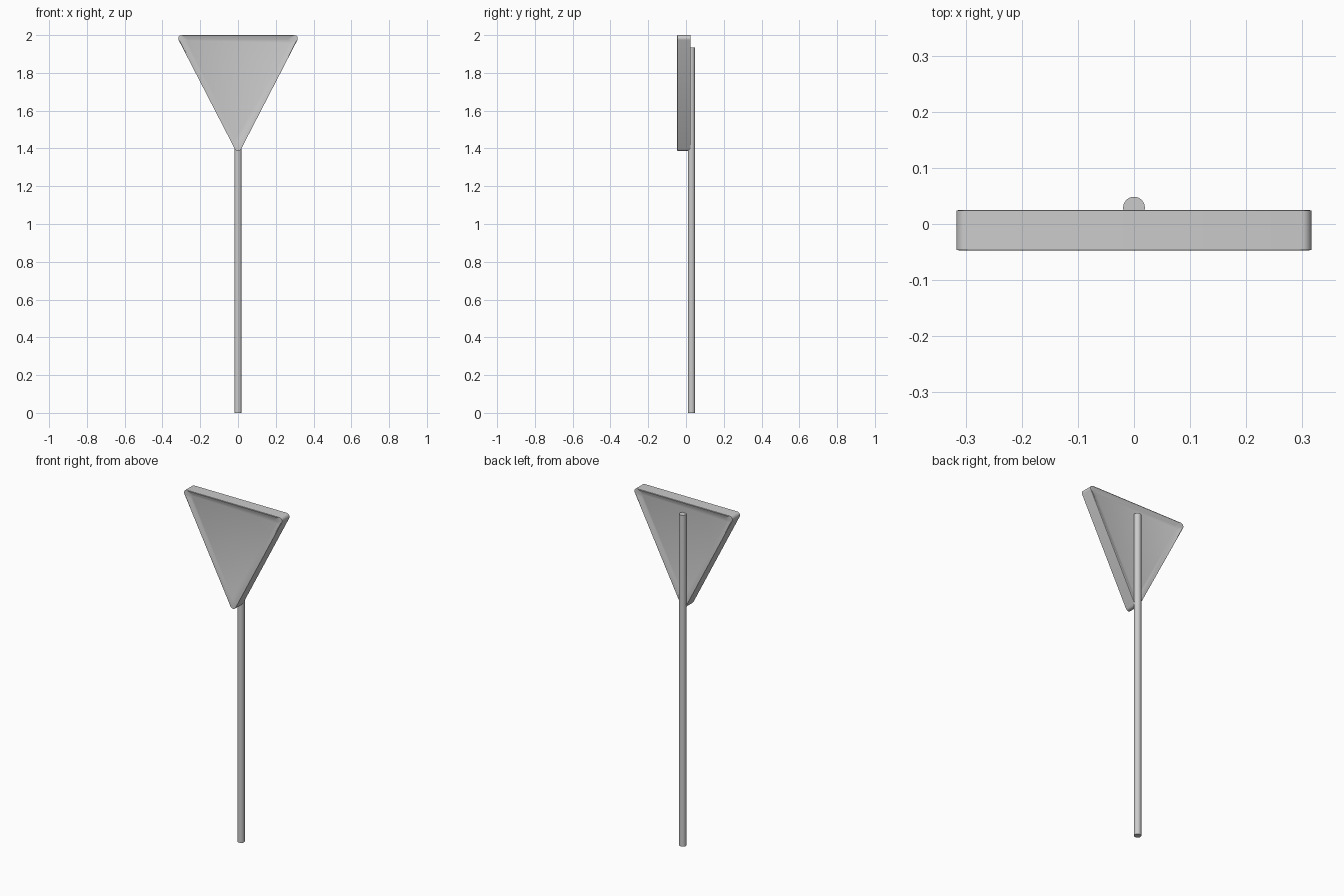
import bpy, bmesh, math
from mathutils import Vector

if "Cube" in bpy.data.objects:
    bpy.data.objects.remove(bpy.data.objects["Cube"])

HALF_W, TOP, TIP, R = 0.328, 2.0, 1.365, 0.018
CORNERS = [Vector((-HALF_W, TOP)), Vector((HALF_W, TOP)), Vector((0, TIP))]
SIDE = math.hypot(HALF_W, TOP - TIP)
INRADIUS = HALF_W * (TOP - TIP) / (HALF_W + SIDE)
CENTRE = Vector((0, TOP - INRADIUS))


def rounded_outline(steps=6):
    """Triangle outline with a small arc at each corner."""
    pts = []
    for i, c in enumerate(CORNERS):
        a = (CORNERS[i - 1] - c).normalized()
        b = (CORNERS[(i + 1) % 3] - c).normalized()
        half = a.angle(b) / 2
        mid = c + (a + b).normalized() * R / math.sin(half)
        start = c + a * R / math.tan(half) - mid
        end = c + b * R / math.tan(half) - mid
        a0 = math.atan2(start.y, start.x)
        sweep = (math.atan2(end.y, end.x) - a0 + math.pi) % (2 * math.pi) - math.pi
        for k in range(steps + 1):
            t = a0 + sweep * k / steps
            pts.append(mid + Vector((math.cos(t), math.sin(t))) * R)
    return pts


def smooth(obj, angle):
    bpy.ops.object.select_all(action='DESELECT')
    obj.select_set(True)
    bpy.context.view_layer.objects.active = obj
    bpy.ops.object.shade_smooth_by_angle(angle=math.radians(angle))


# Sign panel: loft of outlines, shallow dish on the front and back
outline = rounded_outline()
sections = [(0.025, -0.037), (0.003, -0.047), (0.0, -0.046),
            (0.0, 0.024), (0.003, 0.025), (0.025, 0.015)]  # inset, y
bm = bmesh.new()
rings = []
for inset, y in sections:
    s = 1 - inset / INRADIUS
    ring = []
    for p in outline:
        q = CENTRE + (p - CENTRE) * s
        ring.append(bm.verts.new((q.x, y, q.y)))
    rings.append(ring)
n = len(outline)
for a, b in zip(rings, rings[1:]):
    for i in range(n):
        j = (i + 1) % n
        bm.faces.new((a[i], a[j], b[j], b[i]))
bm.faces.new(rings[0])
bm.faces.new(rings[-1])
bmesh.ops.recalc_face_normals(bm, faces=bm.faces)
mesh = bpy.data.meshes.new("sign_panel")
bm.to_mesh(mesh)
bm.free()
panel = bpy.data.objects.new("sign_panel", mesh)
bpy.context.collection.objects.link(panel)
smooth(panel, 35)

# Post: round pole running up behind the panel
bpy.ops.mesh.primitive_cylinder_add(vertices=24, radius=0.0195, depth=1.935,
                                    location=(0, 0.029, 0.9675))
post = bpy.context.object
post.name = "post"
smooth(post, 35)
